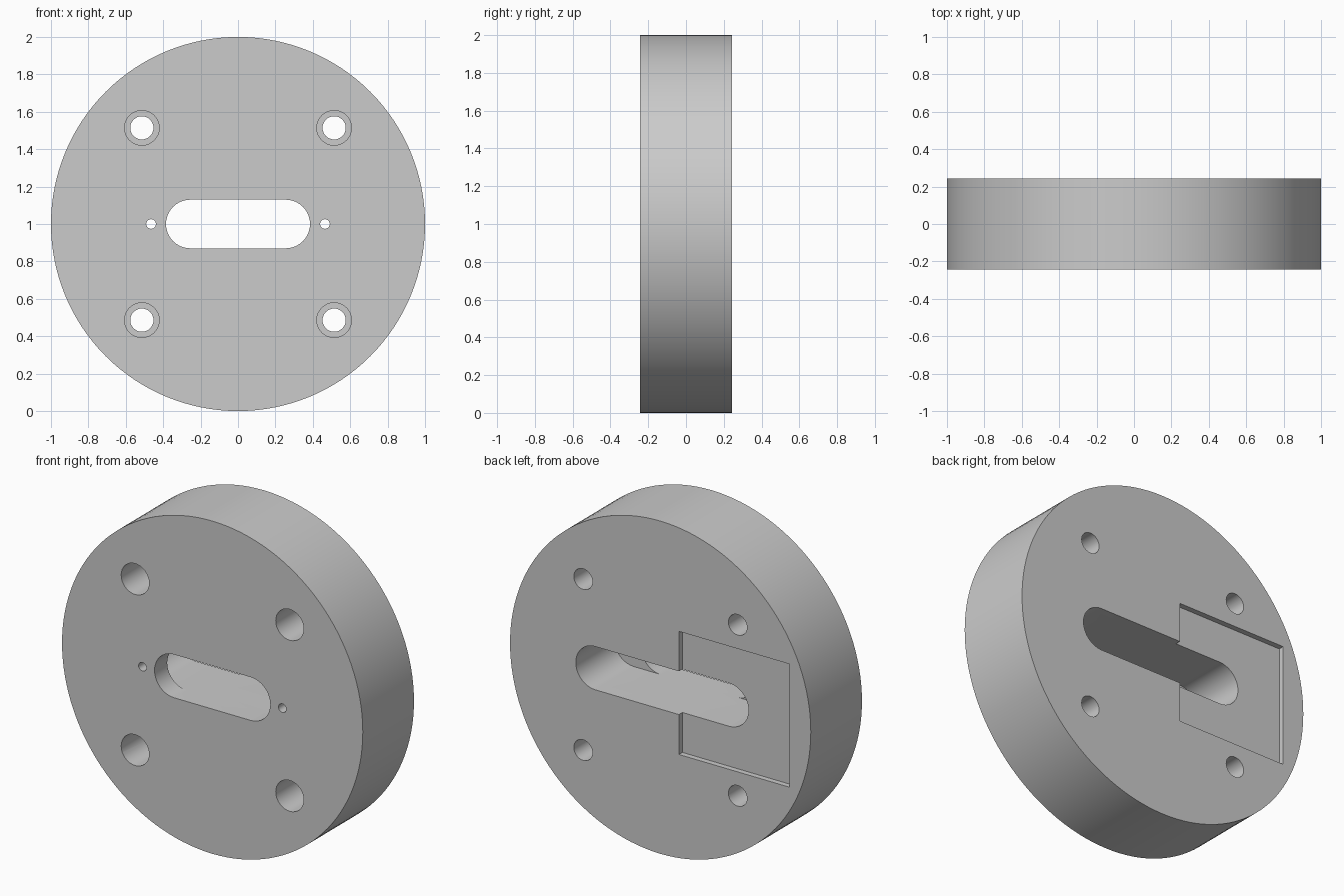
import bpy, bmesh, math

cube = bpy.data.objects.get("Cube")
if cube:
    bpy.data.objects.remove(cube, do_unlink=True)

FRONT, BACK = -0.243, 0.243
LEDGE = FRONT + 0.12        # where the narrow slot opens into the long one
OVER = 0.1                  # cutter overshoot past the faces

grey = bpy.data.materials.new("plain grey")
grey.use_nodes = True
grey.diffuse_color = (0.6, 0.6, 0.6, 1)
grey.node_tree.nodes["Principled BSDF"].inputs["Base Color"].default_value = (0.6, 0.6, 0.6, 1)


def prism(name, outline, y0, y1):
    """Extrude an outline in the XZ plane from y0 to y1."""
    bm = bmesh.new()
    base = bm.faces.new([bm.verts.new((x, y0, z)) for x, z in outline])
    moved = bmesh.ops.extrude_face_region(bm, geom=[base])["geom"]
    verts = [v for v in moved if isinstance(v, bmesh.types.BMVert)]
    bmesh.ops.translate(bm, verts=verts, vec=(0, y1 - y0, 0))
    bmesh.ops.recalc_face_normals(bm, faces=bm.faces)
    mesh = bpy.data.meshes.new(name)
    bm.to_mesh(mesh)
    bm.free()
    mesh.materials.append(grey)
    ob = bpy.data.objects.new(name, mesh)
    bpy.context.collection.objects.link(ob)
    return ob


def circle(cx, cz, r, n=32):
    return [(cx + r * math.cos(math.tau * i / n), cz + r * math.sin(math.tau * i / n))
            for i in range(n)]


def slot(half_length, r, n=20):
    """Rounded slot outline centred on the disc."""
    points = []
    for side, start in ((1, -math.pi / 2), (-1, math.pi / 2)):
        cx = side * (half_length - r)
        for i in range(n + 1):
            a = start + math.pi * i / n
            points.append((cx + r * math.cos(a), 1 + r * math.sin(a)))
    return points


def cut(target, name, outline, y0, y1):
    cutter = prism(name, outline, y0, y1)
    cutter.hide_render = True
    mod = target.modifiers.new(name, "BOOLEAN")
    mod.operation = "DIFFERENCE"
    mod.solver = "EXACT"
    mod.object = cutter
    bpy.context.view_layer.objects.active = target
    bpy.ops.object.modifier_apply(modifier=mod.name)
    bpy.data.objects.remove(cutter, do_unlink=True)


# Disc body
disc = prism("flange_disc", circle(0, 1, 1, 128), FRONT, BACK)

# Long slot from the back, shorter slot through the front wall
cut(disc, "back_slot", slot(0.563, 0.13), LEDGE, BACK + OVER)
cut(disc, "front_slot", slot(0.385, 0.13), FRONT - OVER, LEDGE + OVER)

# Shallow rectangular pocket on the back
x0, x1, h = -0.857, -0.123, 0.37
cut(disc, "back_pocket", [(x0, 1 - h), (x1, 1 - h), (x1, 1 + h), (x0, 1 + h)],
    BACK - 0.033, BACK + OVER)

# Counterbored bolt holes and small pilot holes
for sx in (-1, 1):
    for sz in (-1, 1):
        x, z = sx * 0.514, 1 + sz * 0.514
        cut(disc, "bolt_hole", circle(x, z, 0.062), FRONT - OVER, BACK + OVER)
        cut(disc, "counterbore", circle(x, z, 0.093), FRONT - OVER, FRONT + 0.26)
    cut(disc, "pilot_hole", circle(sx * 0.465, 1, 0.026, 20), FRONT - OVER, LEDGE + OVER)

# Smooth round walls, crisp rims
bpy.ops.object.select_all(action="DESELECT")
disc.select_set(True)
bpy.context.view_layer.objects.active = disc
bpy.ops.object.shade_smooth_by_angle(angle=math.radians(30))
